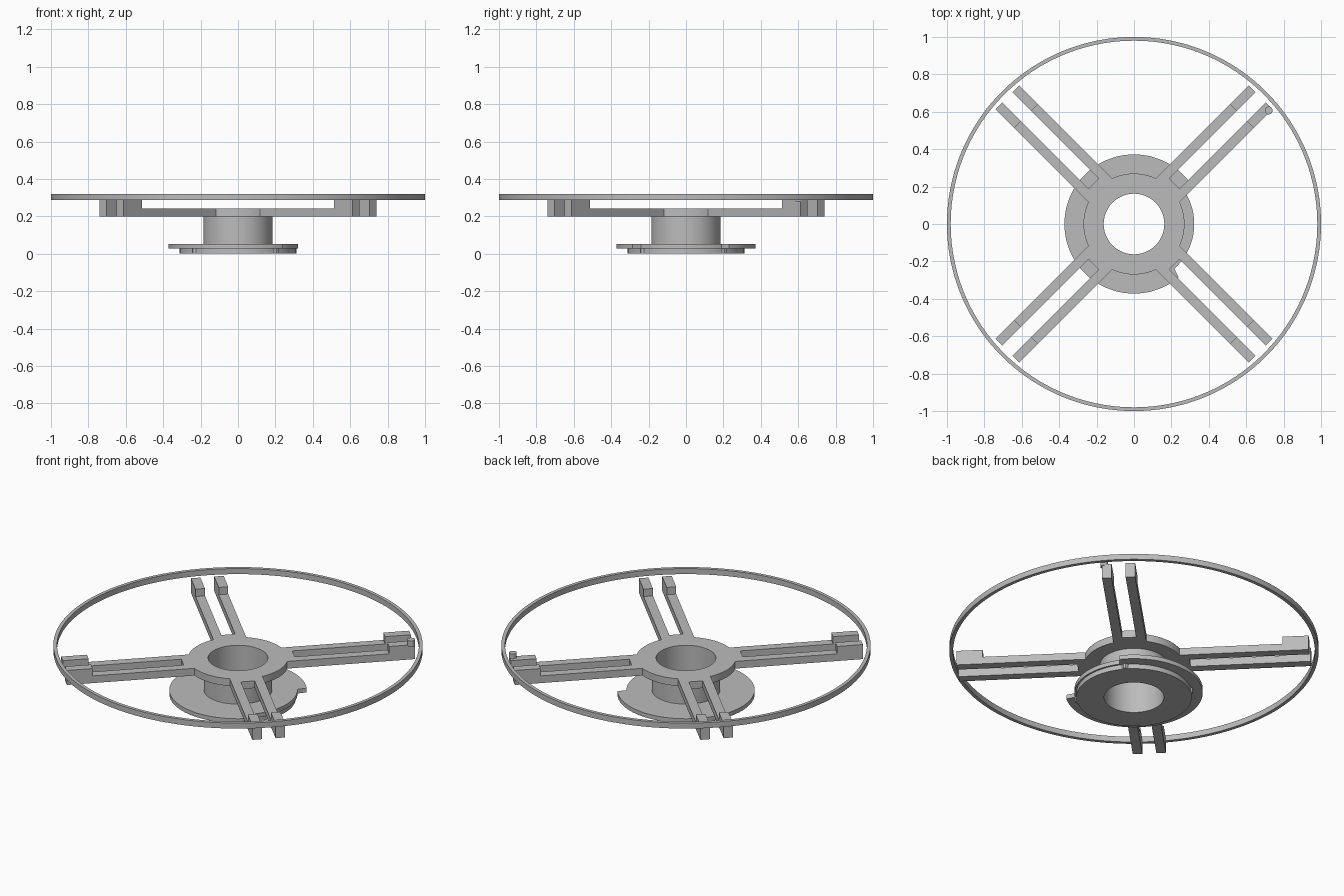
import bpy, bmesh, math
from mathutils import Matrix

old = bpy.data.objects.get("Cube")
if old:
    bpy.data.objects.remove(old, do_unlink=True)

grey = bpy.data.materials.new("light_grey")
grey.use_nodes = True
grey.diffuse_color = (0.5, 0.5, 0.5, 1)
grey.node_tree.nodes["Principled BSDF"].inputs["Base Color"].default_value = (0.5, 0.5, 0.5, 1)


def finish(name, bm, smooth=False):
    bmesh.ops.recalc_face_normals(bm, faces=bm.faces)
    mesh = bpy.data.meshes.new(name)
    bm.to_mesh(mesh)
    bm.free()
    mesh.materials.append(grey)
    obj = bpy.data.objects.new(name, mesh)
    bpy.context.collection.objects.link(obj)
    if smooth:
        bpy.ops.object.select_all(action="DESELECT")
        obj.select_set(True)
        bpy.context.view_layer.objects.active = obj
        bpy.ops.object.shade_smooth_by_angle(angle=math.radians(30))
    return obj


def ring(name, inner, outer, z0, z1, segments=180):
    """Flat ring; outer may be a radius or a function of the angle in degrees."""
    bm = bmesh.new()
    loops = []
    for i in range(segments):
        deg = 360 * i / segments
        a = math.radians(deg)
        out = outer(deg) if callable(outer) else outer
        section = [(inner, z0), (out, z0), (out, z1), (inner, z1)]
        loops.append([bm.verts.new((r * math.cos(a), r * math.sin(a), z)) for r, z in section])
    for i in range(segments):
        p, q = loops[i - 1], loops[i]
        for k in range(4):
            bm.faces.new((p[k - 1], p[k], q[k], q[k - 1]))
    return finish(name, bm, True)


def prism(name, outline, z0, z1, turn):
    """Extruded outline, turned about the centre axis."""
    bm = bmesh.new()
    face = bm.faces.new([bm.verts.new((x, y, z0)) for x, y in outline])
    top = bmesh.ops.extrude_face_region(bm, geom=[face])
    verts = [v for v in top["geom"] if isinstance(v, bmesh.types.BMVert)]
    bmesh.ops.translate(bm, verts=verts, vec=(0, 0, z1 - z0))
    bm.transform(Matrix.Rotation(math.radians(turn), 4, "Z"))
    return finish(name, bm)


BORE, DISC = 0.162, 0.27
ARM_IN, ARM_OUT, ARM_END, PAD = 0.038, 0.09, 0.957, 0.815


# Flange is cut back over the sector facing +x
def flange_radius(deg):
    return 0.322 if deg < 38 or deg > 310 else 0.372


# Small locating lugs on the bottom plate
def plate_radius(deg):
    return 0.322 if abs((deg - 40) % 90) < 4 else 0.312


# Hub
ring("bottom_plate", BORE, plate_radius, 0, 0.028)
ring("lower_flange", BORE, flange_radius, 0.028, 0.053)
ring("hub_tube", BORE, 0.185, 0.053, 0.2)
ring("upper_disc", BORE, DISC, 0.2, 0.243)

# Four forked arms with raised pads at the tips
arc = [ARM_OUT - 2 * ARM_OUT * i / 8 for i in range(9)]
fork = [(math.sqrt(DISC ** 2 - y * y) - 0.001, y) for y in arc]
fork += [(ARM_END, -ARM_OUT), (ARM_END, -ARM_IN), (0.305, -ARM_IN),
         (0.305, ARM_IN), (ARM_END, ARM_IN), (ARM_END, ARM_OUT)]
for n in range(4):
    turn = 45 + 90 * n
    prism(f"forked_arm_{n + 1}", fork, 0.2, 0.243, turn)
    for side, label in ((1, "a"), (-1, "b")):
        pad = [(PAD, side * ARM_IN), (ARM_END, side * ARM_IN),
               (ARM_END, side * ARM_OUT), (PAD, side * ARM_OUT)]
        prism(f"arm_pad_{n + 1}{label}", pad, 0.243, 0.287, turn)

# Outer hoop
ring("outer_hoop", 0.98, 1.0, 0.287, 0.32)

# Locating pin on one arm tip
bm = bmesh.new()
bmesh.ops.create_cone(bm, cap_ends=True, segments=24, radius1=0.021, radius2=0.021, depth=0.035,
                      matrix=Matrix.Translation((0.72, 0.607, 0.2975)))
finish("locating_pin", bm, True)
